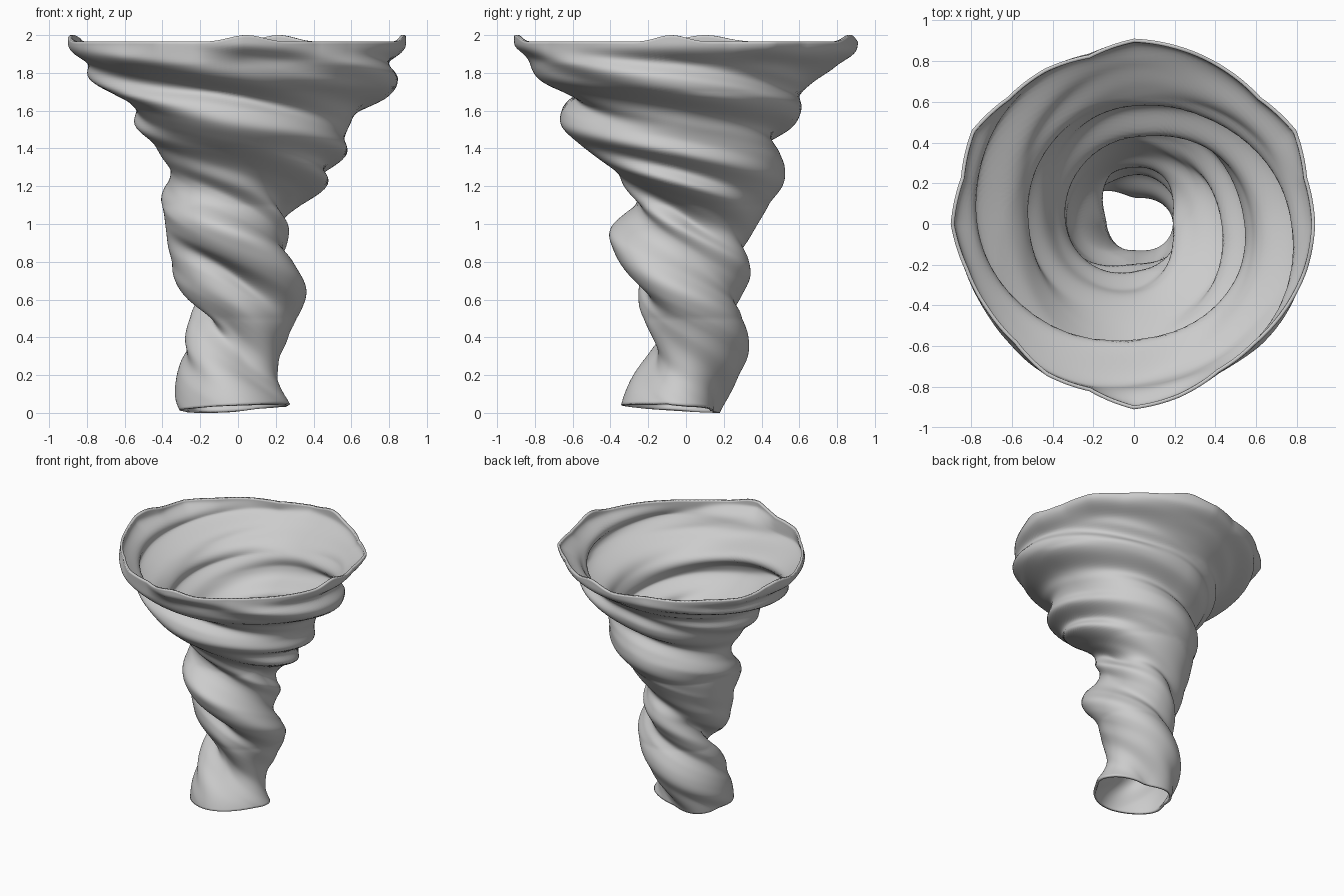
import bpy, bmesh, math

if "Cube" in bpy.data.objects:
    bpy.data.objects.remove(bpy.data.objects["Cube"])

STEP = 0.08
# outline radius every 0.08 in height, seen toward +x, +y, -x, -y
SIDES = [
    [.29, .25, .22, .22, .23, .26, .29, .34, .36, .31, .26, .25, .28, .23, .32, .47, .45,
     .57, .56, .59, .64, .80, .84, .79, .84, .89],
    [.165, .19, .25, .29, .33, .33, .30, .26, .30, .34, .33, .30, .35, .40, .45, .51, .52,
     .49, .46, .57, .61, .61, .69, .80, .88, .90],
    [.28, .33, .33, .31, .27, .28, .25, .17, .29, .34, .35, .37, .38, .39, .40, .37, .37,
     .42, .47, .55, .55, .62, .78, .79, .85, .90],
    [.35, .33, .29, .22, .17, .17, .21, .25, .25, .23, .34, .39, .40, .30, .27, .34, .38,
     .47, .58, .66, .65, .60, .77, .82, .82, .89],
]
MEAN = [(0, .27), (.5, .26), (.8, .31), (1.1, .36), (1.3, .46), (1.5, .57),
        (1.7, .67), (1.85, .80), (2.0, .90)]
# rim radius every 15 degrees from +x
RIM = [.89, .88, .92, .88, .89, .90, .91, .86, .88, .88, .92, .88,
       .90, .86, .84, .83, .86, .85, .91, .88, .84, .84, .86, .88]


def mean(z):
    z = min(max(z, 0), 2)
    for (a, ra), (b, rb) in zip(MEAN, MEAN[1:]):
        if z <= b:
            return ra + (rb - ra) * (z - a) / (b - a)


def sample(side, z):
    """Smooth ridge height relative to the mean funnel."""
    z = min(max(z, 0), 2)
    t = z / STEP
    i = min(int(t), len(side) - 2)
    t -= i
    p = [side[min(max(i + k, 0), len(side) - 1)] for k in (-1, 0, 1, 2)]
    r = p[1] + .5 * t * (p[2] - p[0] + t * (2 * p[0] - 5 * p[1] + 4 * p[2] - p[3]
                         + t * (3 * (p[1] - p[2]) + p[3] - p[0])))
    d = r / mean(z) - 1
    return d * 1.18 if d < 0 else d


def radius(ang, z):
    """Carry the ridges round the funnel along falling helices."""
    q = ang / (math.pi / 2)
    k = int(q) % 4
    f = q - int(q)
    drop = .24 - .06 * min(max((z - .8) / .6, 0), 1)
    a = sample(SIDES[k], z + drop * f)
    b = sample(SIDES[(k + 1) % 4], z - drop * (1 - f))
    w = f * f * (3 - 2 * f)
    return mean(z) * (1 + a * (1 - w) + b * w)


def rim(ang):
    t = ang / (2 * math.pi) * 24
    i = int(t)
    return RIM[i % 24] + (RIM[(i + 1) % 24] - RIM[i % 24]) * (t - i)


# twisted funnel wall, open at both ends
N, ROWS = 192, 150
bm = bmesh.new()
rings = []
for j in range(ROWS + 1):
    v = j / ROWS
    ring = []
    for i in range(N):
        ang = 2 * math.pi * i / N
        cusp = max(0, math.cos(4 * ang + .6 * math.sin(ang) + .4)) ** 6
        bottom = .025 + .025 * math.cos(ang + math.pi / 4)
        top = 1.965 + .035 * cusp
        z = bottom + (top - bottom) * v
        r = radius(ang, z)
        # finer spiral ridges near the top
        fine = math.exp(-((z - 1.75) / .15) ** 2) * math.sin(2 * ang) ** 2
        r += .014 * fine * math.cos(6 * (ang + 2 * math.pi * z / .75))
        # uneven lip
        lip = min(max((z - 1.84) / .12, 0), 1)
        lip = lip * lip * (3 - 2 * lip)
        r += lip * (rim(ang) - r)
        ring.append(bm.verts.new((r * math.cos(ang), r * math.sin(ang), z)))
    rings.append(ring)
for lo, hi in zip(rings, rings[1:]):
    for i in range(N):
        n = (i + 1) % N
        bm.faces.new((lo[i], lo[n], hi[n], hi[i]))
mesh = bpy.data.meshes.new("funnel")
bm.to_mesh(mesh)
bm.free()
funnel = bpy.data.objects.new("funnel", mesh)
bpy.context.collection.objects.link(funnel)

# thin wall
wall = funnel.modifiers.new("wall", 'SOLIDIFY')
wall.thickness = .018
wall.offset = -1

bpy.context.view_layer.objects.active = funnel
funnel.select_set(True)
bpy.ops.object.shade_smooth_by_angle(angle=math.radians(70))
